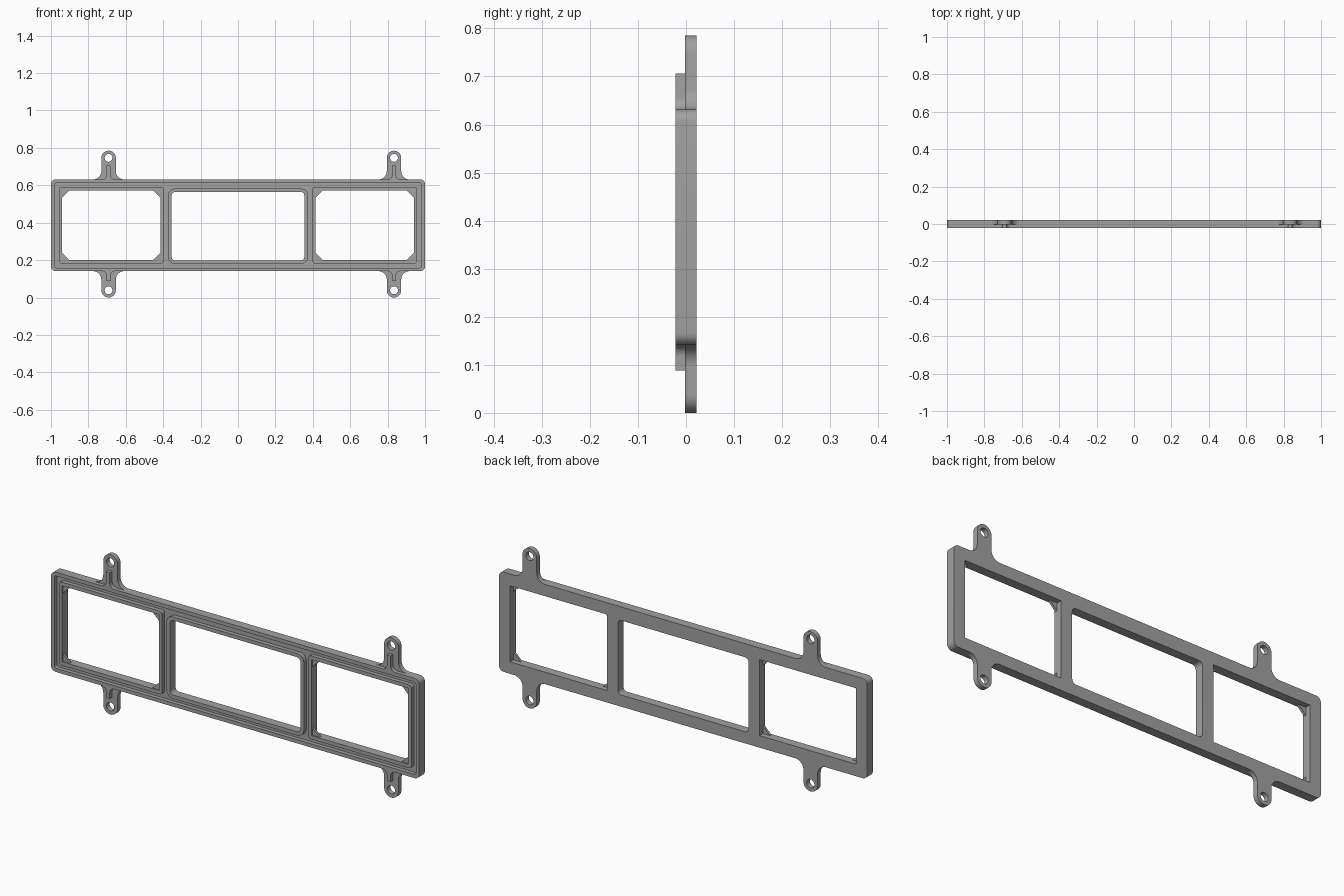
import bpy
import math

if "Cube" in bpy.data.objects:
    bpy.data.objects.remove(bpy.data.objects["Cube"], do_unlink=True)

grey = bpy.data.materials.new("grey_plastic")
grey.use_nodes = True
GREY = (0.36, 0.36, 0.36, 1)
grey.diffuse_color = GREY
grey.node_tree.nodes["Principled BSDF"].inputs["Base Color"].default_value = GREY

FRONT, FLOOR, BACK = -0.022, -0.002, 0.022
BOTTOM, TOP = 0.141, 0.631
TABS = (-0.692, 0.834)
TAB_R, FILLET = 0.0385, 0.045


def arc(cx, cz, r, a0, a1, n=8):
    return [(cx + r * math.cos(math.radians(a0 + (a1 - a0) * i / n)),
             cz + r * math.sin(math.radians(a0 + (a1 - a0) * i / n))) for i in range(n + 1)]


def rect(x0, x1, z0, z1, r=0.0):
    if r == 0:
        return [(x0, z0), (x1, z0), (x1, z1), (x0, z1)]
    return (arc(x1 - r, z1 - r, r, 0, 90) + arc(x0 + r, z1 - r, r, 90, 180)
            + arc(x0 + r, z0 + r, r, 180, 270) + arc(x1 - r, z0 + r, r, 270, 360))


def grow(box, d):
    return box[0] - d, box[1] + d, box[2] - d, box[3] + d


def slab(name, outlines, y0, y1):
    """Extrude filled outlines (inner ones become holes) from y0 to y1."""
    cu = bpy.data.curves.new(name, 'CURVE')
    cu.dimensions, cu.fill_mode = '2D', 'BOTH'
    cu.extrude = (y1 - y0) / 2
    for pts in outlines:
        sp = cu.splines.new('POLY')
        sp.points.add(len(pts) - 1)
        for p, (x, z) in zip(sp.points, pts):
            p.co = (x, z, 0, 1)
        sp.use_cyclic_u = True
    ob = bpy.data.objects.new(name, cu)
    bpy.context.collection.objects.link(ob)
    ob.rotation_euler.x = math.pi / 2
    ob.location.y = (y0 + y1) / 2
    cu.materials.append(grey)
    bpy.ops.object.select_all(action='DESELECT')
    ob.select_set(True)
    bpy.context.view_layer.objects.active = ob
    bpy.ops.object.convert(target='MESH')
    ob = bpy.context.object
    ob.name = name
    bpy.ops.object.transform_apply(location=True, rotation=True, scale=True)
    bpy.ops.object.mode_set(mode='EDIT')
    bpy.ops.mesh.select_all(action='SELECT')
    bpy.ops.mesh.remove_doubles(threshold=0.0001)
    bpy.ops.mesh.normals_make_consistent(inside=False)
    bpy.ops.object.mode_set(mode='OBJECT')
    bpy.ops.object.shade_smooth_by_angle(angle=math.radians(30))
    return ob


def tab_edge(x, edge, tip, up):
    """Flared, round-ended tab outline running in the -x direction (mirrored below)."""
    s = 1 if up else -1
    f = TAB_R + FILLET
    right = arc(x + f, s * edge + FILLET, FILLET, 270, 180)
    cap = arc(x, s * tip - TAB_R, TAB_R, 0, 180, 16)
    left = arc(x - f, s * edge + FILLET, FILLET, 0, -90)
    pts = [(px, s * pz) for px, pz in right + cap + left]
    return pts if up else pts[::-1]


# Windows: x0, x1, z0, z1
left_win = (0.415, 0.94, 0.2, 0.573)
right_win = (-0.94, -0.415, 0.2, 0.573)
mid_win = (-0.355, 0.355, 0.198, 0.564)
TIP_TOP, TIP_LOW = 0.785, 0.0

# Back plate with mounting tabs, windows and screw holes
r = 0.025
outline = arc(1 - r, TOP - r, r, 0, 90)
for x in reversed(TABS):
    outline += tab_edge(x, TOP, TIP_TOP, True)
outline += arc(-1 + r, TOP - r, r, 90, 180) + arc(-1 + r, BOTTOM + r, r, 180, 270)
for x in TABS:
    outline += tab_edge(x, BOTTOM, TIP_LOW, False)
outline += arc(1 - r, BOTTOM + r, r, 270, 360)
holes = [arc(x, z, 0.021, 0, 345, 23) for x in TABS
         for z in (TIP_TOP - TAB_R, TIP_LOW + TAB_R)]
slab("back_plate", [outline, rect(*left_win), rect(*right_win), rect(*mid_win, 0.02)] + holes,
     FLOOR, BACK)

# Raised outer rim
box = (-1, 1, BOTTOM, TOP)
slab("outer_rim", [rect(*box, r), rect(*grow(box, -0.018), 0.012)], FRONT, FLOOR)

# Raised rims around the windows
for name, win, ri in (("left_window_rim", left_win, 0), ("right_window_rim", right_win, 0),
                      ("middle_window_rim", mid_win, 0.02)):
    slab(name, [rect(*grow(win, 0.018), ri + 0.015), rect(*win, ri)], FRONT, FLOOR)

# Corner gussets in the side windows
G = 0.038
for side, (x0, x1, z0, z1) in (("left", left_win), ("right", right_win)):
    for i, (x, sx) in enumerate(((x0, 1), (x1, -1))):
        for j, (z, sz) in enumerate(((z0, 1), (z1, -1))):
            slab(f"{side}_window_gusset_{2 * i + j + 1}",
                 [[(x, z), (x + sx * G, z), (x, z + sz * G)]], -0.016, -0.004)

# Stiffening ribs on the tabs, flared where they meet the frame
W, F = 0.01, 0.025
for side, x in zip(("right", "left"), TABS):
    for pos, edge, end, s in (("upper", TOP, 0.706, 1), ("lower", BOTTOM, 0.088, -1)):
        pts = (arc(x + W + F, s * edge + F, F, 270, 180) + [(x + W, s * end), (x - W, s * end)]
               + arc(x - W - F, s * edge + F, F, 0, -90))
        slab(f"{side}_{pos}_rib", [[(px, s * pz) for px, pz in pts]], FRONT, FLOOR)
